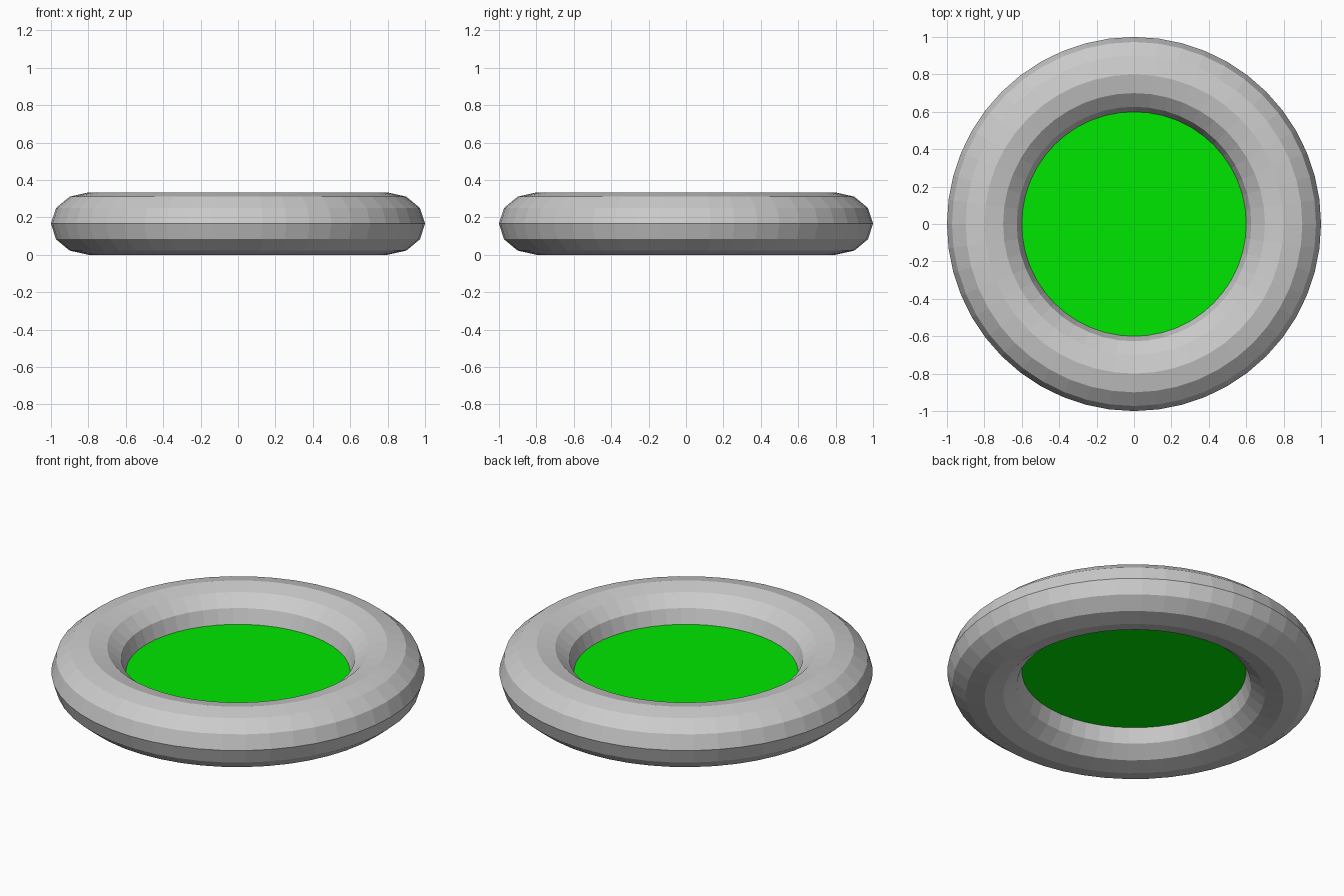
import bpy

if "Cube" in bpy.data.objects:
    bpy.data.objects.remove(bpy.data.objects["Cube"])

SIDES = 48
HEIGHT = 0.333
MID = HEIGHT / 2

# Ring: a torus slightly flattened in height
bpy.ops.mesh.primitive_torus_add(major_segments=SIDES, minor_segments=12,
                                 major_radius=0.8, minor_radius=0.2,
                                 location=(0, 0, MID))
ring = bpy.context.object
ring.name = "ring"
ring.scale.z = HEIGHT / 0.4
bpy.ops.object.transform_apply(location=False, rotation=False, scale=True)
bpy.ops.object.shade_flat()

# Green disc filling the hole at mid height
green = bpy.data.materials.new("green")
green.diffuse_color = (0.0, 0.8, 0.0, 1)
green.use_nodes = True
green.node_tree.nodes["Principled BSDF"].inputs["Base Color"].default_value = green.diffuse_color
bpy.ops.mesh.primitive_circle_add(vertices=SIDES, radius=0.6, fill_type='NGON',
                                  location=(0, 0, MID))
disc = bpy.context.object
disc.name = "centre_disc"
disc.data.materials.append(green)
